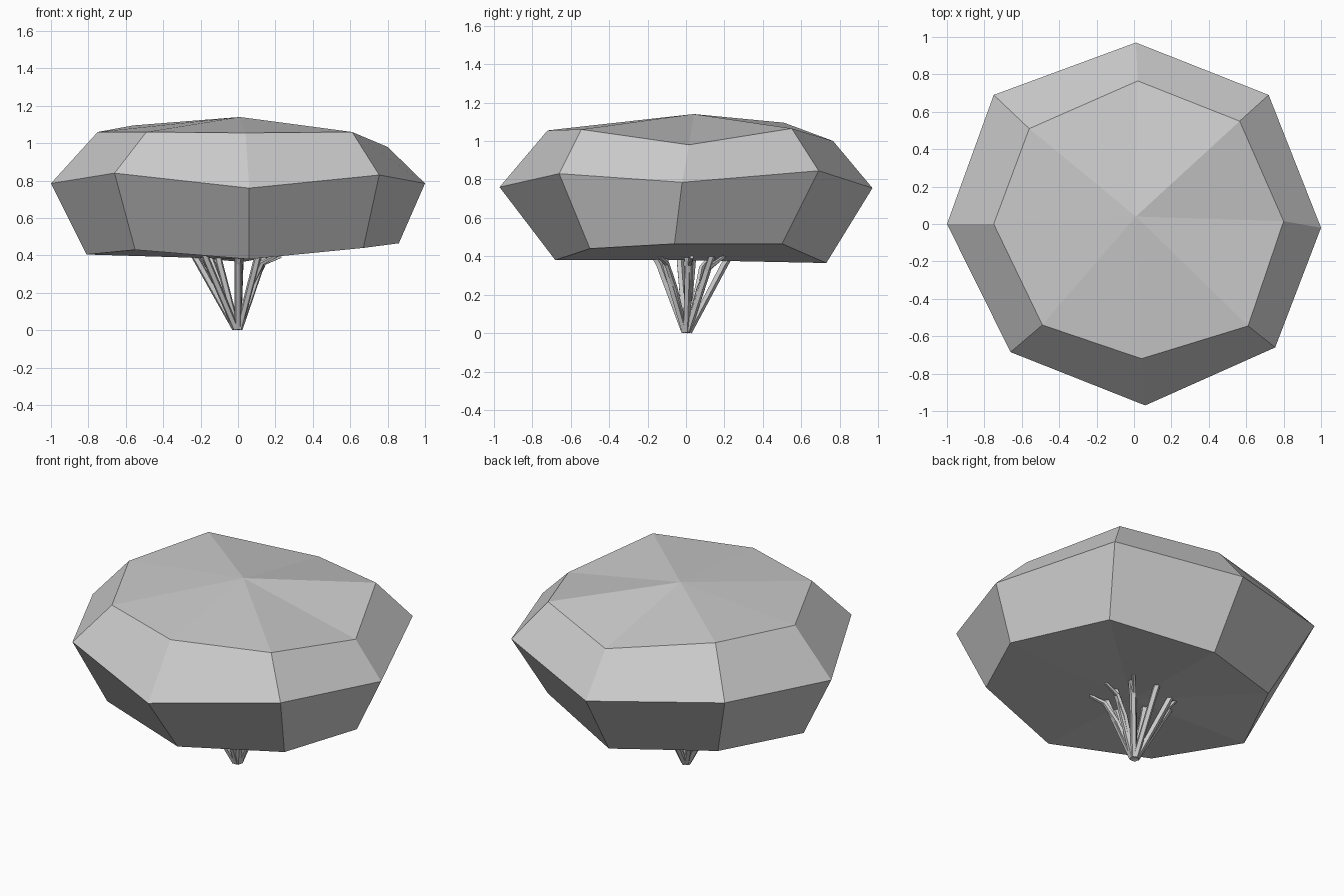
import bpy, bmesh, math
from mathutils import Vector

if "Cube" in bpy.data.objects:
    bpy.data.objects.remove(bpy.data.objects["Cube"])

grey = bpy.data.materials.new("plain_grey")
grey.diffuse_color = (0.6, 0.6, 0.6, 1)
grey.use_nodes = True
grey.node_tree.nodes["Principled BSDF"].inputs["Base Color"].default_value = grey.diffuse_color


def finish(name, bm):
    bmesh.ops.recalc_face_normals(bm, faces=bm.faces)
    me = bpy.data.meshes.new(name)
    bm.to_mesh(me)
    bm.free()
    me.materials.append(grey)
    ob = bpy.data.objects.new(name, me)
    bpy.context.collection.objects.link(ob)
    return ob


def bridge(bm, a, b):
    n = len(a)
    for i in range(n):
        bm.faces.new((a[i], a[(i + 1) % n], b[(i + 1) % n], b[i]))


def fan(bm, ring, centre):
    c = bm.verts.new(centre)
    for i in range(len(ring)):
        bm.faces.new((ring[i], ring[(i + 1) % len(ring)], c))


# Foliage: three uneven eight-sided rings closed by shallow fans
lower = [(-.81, 0, .405), (-.57, .50, .42), (.02, .73, .365), (.60, .50, .465),
         (.86, -.06, .465), (.67, -.50, .44), (.06, -.68, .38), (-.55, -.50, .43)]
middle = [(-1, 0, .785), (-.75, .69, .84), (.01, .97, .755), (.72, .69, .845),
          (1, -.02, .785), (.755, -.66, .83), (.06, -.97, .76), (-.66, -.685, .84)]
upper = [(-.75, 0, 1.06), (-.56, .51, 1.095), (.02, .765, 1.0), (.565, .55, 1.065),
         (.80, .015, .98), (.61, -.545, 1.06), (.04, -.72, 1.055), (-.49, -.54, 1.06)]
bm = bmesh.new()
rings = [[bm.verts.new(p) for p in r] for r in (lower, middle, upper)]
bridge(bm, rings[0], rings[1])
bridge(bm, rings[1], rings[2])
fan(bm, rings[0], (.02, 0, .38))
fan(bm, rings[2], (.01, .04, 1.14))
finish("foliage", bm)


# Branches: tapered five-sided stems fanning out from one root
def branch(name, points, radii, sides=5):
    bm = bmesh.new()
    loops = []
    for i, p in enumerate(points):
        d = (points[min(i + 1, len(points) - 1)] - points[max(i - 1, 0)]).normalized()
        u = d.cross(Vector((0.3, 1, 0.1))).normalized()
        v = d.cross(u)
        loops.append([bm.verts.new(p + radii[i] * (math.cos(t) * u + math.sin(t) * v))
                      for t in (2 * math.pi * k / sides for k in range(sides))])
    for a, b in zip(loops, loops[1:]):
        bridge(bm, a, b)
    bm.faces.new(loops[0])
    bm.faces.new(loops[-1])
    finish(name, bm)


# knee x, y, z then tip x, y, z
stems = [(-.21, .03, .36, -.50, .08, .85), (-.17, -.13, .38, -.35, -.30, .90),
         (-.14, .12, .36, -.32, .33, .90), (0, -.14, .36, .03, -.45, .88),
         (.01, .20, .36, .02, .50, .85), (.09, -.10, .33, .27, -.28, 1.068),
         (.10, .11, .33, .35, .30, .88), (.12, .01, .34, .38, -.055, 1.068),
         (.01, .01, .38, .02, .03, .95), (-.10, -.03, .36, -.20, -.05, .95)]
for i, (x, y, z, tx, ty, tz) in enumerate(stems):
    root = Vector((x * .07, y * .07, .008))
    branch(f"branch_{i + 1}", [root, Vector((x, y, z)), Vector((tx, ty, tz))],
           [.018, .02, .007])

# Side twigs that bend outward just under the foliage
twigs = [(.08, .02, .24, .14, .02, .36, .23, .03, .395),
         (.07, .07, .24, .10, .12, .34, .17, .20, .40),
         (.07, -.06, .24, .13, -.10, .36, .21, -.14, .40),
         (-.12, .06, .24, -.16, .08, .34, -.20, .13, .40)]
for i, t in enumerate(twigs):
    pts = [Vector((t[0] * .1, t[1] * .1, .02))] + [Vector(t[k:k + 3]) for k in (0, 3, 6)]
    branch(f"twig_{i + 1}", pts, [.014, .015, .014, .01])
